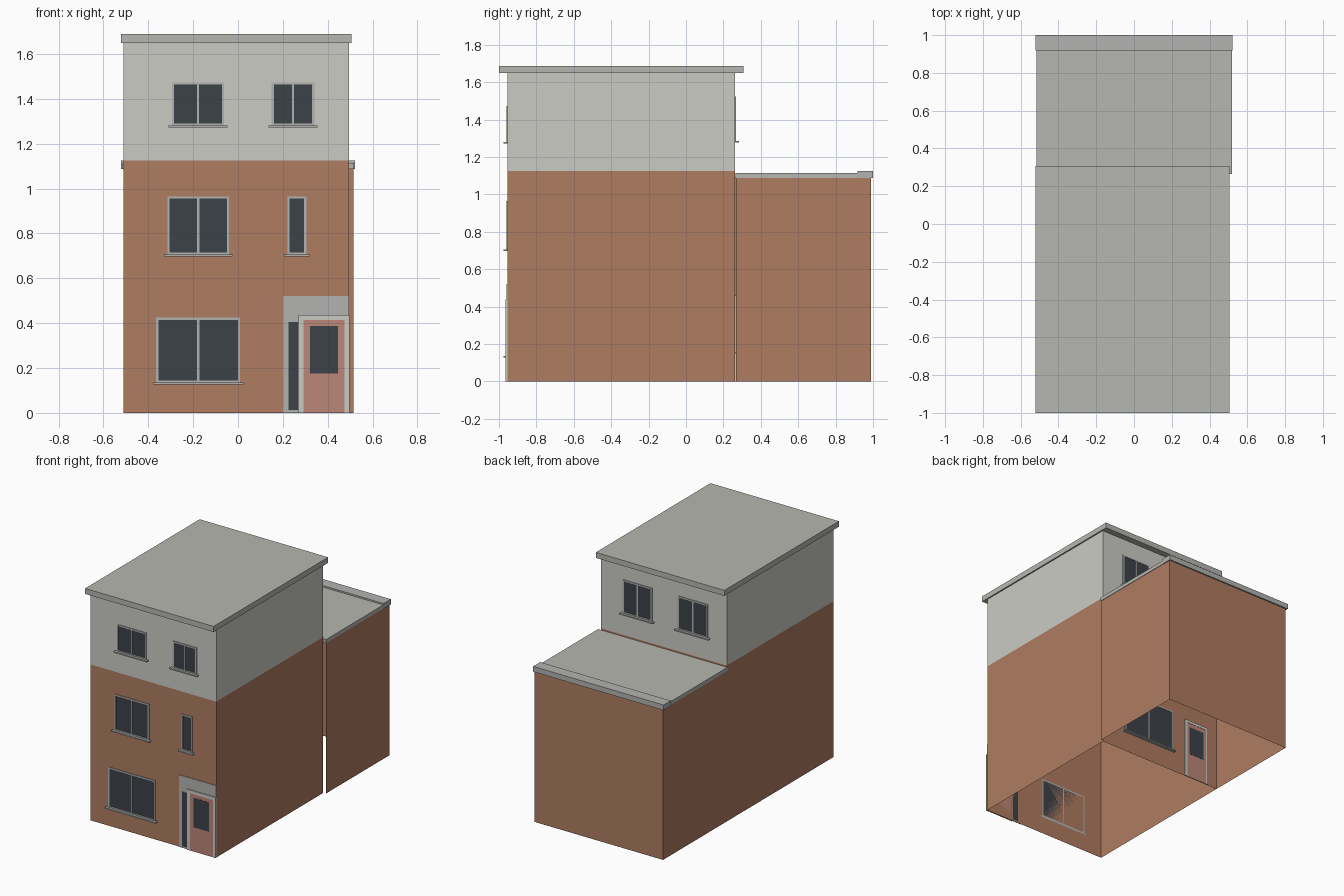
import bpy, bmesh

if "Cube" in bpy.data.objects:
    bpy.data.objects.remove(bpy.data.objects["Cube"])

FRONT, BACK = -0.955, 0.262
LEFT, RIGHT = -0.51, 0.495


def material(name, r, g, b):
    m = bpy.data.materials.new(name)
    m.diffuse_color = (r, g, b, 1)
    m.use_nodes = True
    m.node_tree.nodes["Principled BSDF"].inputs["Base Color"].default_value = m.diffuse_color
    return m


brick = material("brick", 0.43, 0.2, 0.12)
render = material("render", 0.6, 0.6, 0.56)
glass = material("glass", 0.045, 0.055, 0.065)
trim = material("trim", 0.45, 0.45, 0.44)
roof = material("roof", 0.47, 0.47, 0.44)
pink = material("door_paint", 0.5, 0.24, 0.19)


def finish(name, bm, mat):
    bmesh.ops.recalc_face_normals(bm, faces=bm.faces)
    me = bpy.data.meshes.new(name)
    bm.to_mesh(me)
    bm.free()
    me.materials.append(mat)
    ob = bpy.data.objects.new(name, me)
    bpy.context.collection.objects.link(ob)
    return ob


def boxes(name, mat, *ranges):
    """One mesh of boxes, each (x0, x1, y0, y1, z0, z1)."""
    bm = bmesh.new()
    for x0, x1, y0, y1, z0, z1 in ranges:
        vs = bmesh.ops.create_cube(bm, size=1)["verts"]
        for v in vs:
            v.co.x = x0 if v.co.x < 0 else x1
            v.co.y = min(y0, y1) if v.co.y < 0 else max(y0, y1)
            v.co.z = z0 if v.co.z < 0 else z1
    return finish(name, bm, mat)


def walls(name, mat, path, z0, z1, closed=True):
    """Thin wall sheets standing on a plan outline, open above and below."""
    bm = bmesh.new()
    low = [bm.verts.new((x, y, z0)) for x, y in path]
    high = [bm.verts.new((x, y, z1)) for x, y in path]
    n = len(path)
    for i in range(n if closed else n - 1):
        j = (i + 1) % n
        bm.faces.new((low[i], low[j], high[j], high[i]))
    return finish(name, bm, mat)


def frame_bars(x0, x1, z0, z1, ya, yb, w, bottom=True):
    bars = [(x0, x0 + w, ya, yb, z0, z1), (x1 - w, x1, ya, yb, z0, z1),
            (x0 + w, x1 - w, ya, yb, z1 - w, z1)]
    if bottom:
        bars.append((x0 + w, x1 - w, ya, yb, z0, z0 + w))
    return bars


def window(name, x0, x1, z0, z1, y=FRONT, d=-1, mullion=True):
    bars = frame_bars(x0, x1, z0, z1, y, y + d * 0.005, 0.01)
    if mullion:
        c = (x0 + x1) / 2
        bars.append((c - 0.005, c + 0.005, y, y + d * 0.005, z0 + 0.01, z1 - 0.01))
    boxes(name + "_frame", trim, *bars)
    boxes(name + "_glass", glass,
          (x0 + 0.008, x1 - 0.008, y, y + d * 0.003, z0 + 0.008, z1 - 0.008))
    boxes(name + "_sill", trim,
          (x0 - 0.015, x1 + 0.015, y, y + d * 0.022, z0 - 0.008, z0 + 0.001))


def door(name, x0, x1, h, w, pane, y, d, depth):
    boxes(name + "_frame", render, *frame_bars(x0, x1, 0, h, y, y + d * depth, w, False))
    boxes(name + "_leaf", pink, (x0 + w, x1 - w, y, y + d * (depth - 0.002), 0, h - w))
    boxes(name + "_pane", glass, (pane[0], pane[1], y, y + d * (depth - 0.001), pane[2], pane[3]))


# Main block: brick below, render on the top storey
outline = [(LEFT, FRONT), (RIGHT, FRONT), (RIGHT, BACK), (LEFT, BACK)]
walls("main_brick_walls", brick, outline, 0, 1.125)
walls("upper_render_walls", render, outline, 1.125, 1.65)
boxes("main_roof", roof, (-0.521, 0.505, -1, 0.307, 1.648, 1.688))

# Rear extension, with no wall against the main block
walls("extension_walls", brick,
      [(0.515, 0.267), (0.515, 0.99), (LEFT, 0.99), (LEFT, BACK)], 0, 1.09, closed=False)
boxes("extension_roof", roof, (-0.515, 0.518, 0.264, 0.99, 1.088, 1.114))
boxes("extension_roof_lip", trim, (-0.521, 0.521, 0.918, 1.0, 1.087, 1.125))

# Front windows
window("ground_window", -0.365, 0.01, 0.135, 0.425)
window("first_floor_window", -0.315, -0.04, 0.705, 0.965)
window("narrow_window", 0.22, 0.305, 0.705, 0.965, mullion=False)
window("top_left_window", -0.295, -0.062, 1.28, 1.473)
window("top_right_window", 0.15, 0.34, 1.28, 1.473)

# Rear windows
for label, x0, x1 in (("left", -0.36, -0.12), ("right", 0.085, 0.32)):
    window("rear_top_window_" + label, x0, x1, 1.285, 1.525, BACK, 1)
window("rear_ground_window", -0.12, 0.3, 0.155, 0.46, BACK, 1)

# Entrance surround, sidelight and doors
boxes("entrance_surround", trim, (0.2, RIGHT, FRONT, FRONT - 0.004, 0, 0.52))
boxes("sidelight", glass, (0.225, 0.268, FRONT, FRONT - 0.006, 0.012, 0.405))
door("front_door", 0.27, 0.498, 0.437, 0.023, (0.32, 0.445, 0.175, 0.388), FRONT, -1, 0.011)
door("rear_door", -0.43, -0.225, 0.44, 0.02, (-0.39, -0.265, 0.18, 0.39), BACK, 1, 0.008)
